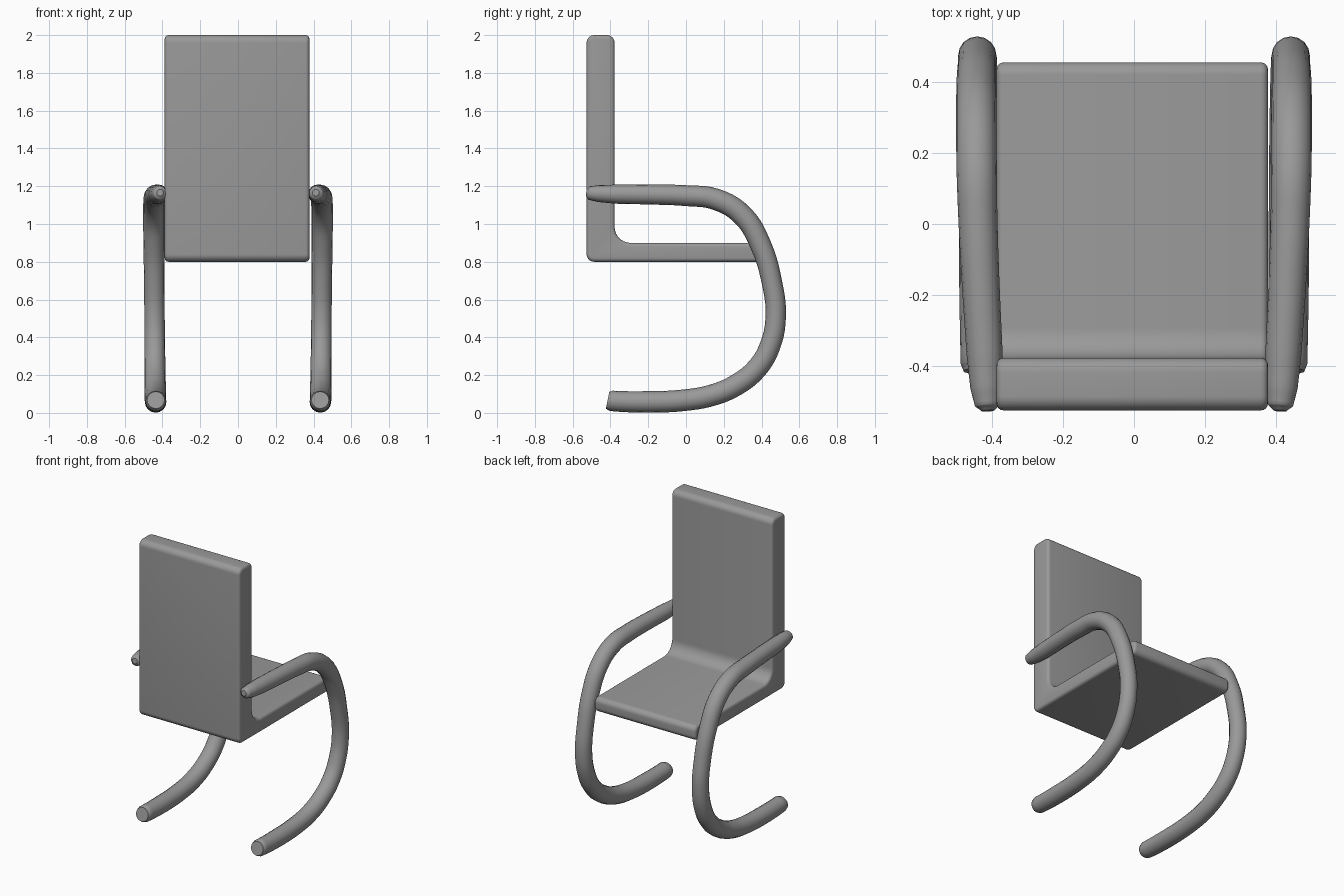
import bpy, bmesh
from math import radians, sin, cos, pi
from mathutils import Vector

if "Cube" in bpy.data.objects:
    bpy.data.objects.remove(bpy.data.objects["Cube"])

# Dark grey surface shared by all parts
grey = bpy.data.materials.new("dark_grey")
grey.diffuse_color = (0.32, 0.32, 0.32, 1)
grey.use_nodes = True
grey.node_tree.nodes["Principled BSDF"].inputs["Base Color"].default_value = grey.diffuse_color


def finish(obj, angle=40):
    """Turn into a plain mesh and smooth it, keeping real edges sharp."""
    obj.data.materials.append(grey)
    bpy.ops.object.select_all(action='DESELECT')
    obj.select_set(True)
    bpy.context.view_layer.objects.active = obj
    bpy.ops.object.convert(target='MESH')
    bpy.ops.object.shade_smooth_by_angle(angle=radians(angle))


def rounded(corners, steps=8):
    """Round each (y, z, radius) right-angled corner of a closed profile."""
    pts = []
    for i, (y, z, r) in enumerate(corners):
        c = Vector((y, z))
        a = (Vector(corners[i - 1][:2]) - c).normalized() * r
        b = (Vector(corners[(i + 1) % len(corners)][:2]) - c).normalized() * r
        for s in range(steps + 1):
            t = pi / 2 * s / steps
            pts.append(c + a + b - b * cos(t) - a * sin(t))
    return pts


# Seat and backrest: one L-shaped profile extruded across the width
profile = rounded([(-0.526, 0.80, 0.04), (0.456, 0.80, 0.035),
                   (0.456, 0.90, 0.035), (-0.378, 0.90, 0.085),
                   (-0.378, 2.00, 0.04), (-0.526, 2.00, 0.04)])
bm = bmesh.new()
face = bm.faces.new([bm.verts.new((-0.388, y, z)) for y, z in profile])
out = bmesh.ops.extrude_face_region(bm, geom=[face])
bmesh.ops.translate(bm, vec=(0.766, 0, 0),
                    verts=[v for v in out['geom'] if isinstance(v, bmesh.types.BMVert)])
bmesh.ops.recalc_face_normals(bm, faces=bm.faces)
mesh = bpy.data.meshes.new("seat_and_back")
bm.to_mesh(mesh)
bm.free()
seat = bpy.data.objects.new("seat_and_back", mesh)
bpy.context.collection.objects.link(seat)
bevel = seat.modifiers.new("soft_edges", 'BEVEL')
bevel.width, bevel.segments = 0.02, 4
bevel.limit_method, bevel.angle_limit = 'ANGLE', radians(50)
bevel.use_clamp_overlap = False
finish(seat)

# Tubular side frames: armrest, front bend and floor runner (x, y, z, radius)
path = [(0.412, -0.527, 1.166, 0.018), (0.413, -0.512, 1.164, 0.036),
        (0.417, -0.46, 1.161, 0.045), (0.422, -0.36, 1.158, 0.051),
        (0.432, -0.18, 1.156, 0.053), (0.440, 0.00, 1.150, 0.055),
        (0.444, 0.16, 1.130, 0.057), (0.445, 0.30, 1.045, 0.057),
        (0.445, 0.395, 0.89, 0.056), (0.443, 0.455, 0.69, 0.054),
        (0.442, 0.475, 0.51, 0.054), (0.441, 0.445, 0.355, 0.055),
        (0.440, 0.375, 0.235, 0.056), (0.439, 0.265, 0.147, 0.057),
        (0.438, 0.14, 0.094, 0.057), (0.437, 0.00, 0.068, 0.057),
        (0.436, -0.20, 0.058, 0.057), (0.435, -0.395, 0.064, 0.054),
        (0.435, -0.415, 0.068, 0.046)]

for name, side in (("left_frame", -1), ("right_frame", 1)):
    curve = bpy.data.curves.new(name, 'CURVE')
    curve.dimensions = '3D'
    curve.bevel_depth = 1.0
    curve.bevel_resolution = 6
    curve.resolution_u = 5
    curve.use_fill_caps = True
    spline = curve.splines.new('BEZIER')
    spline.bezier_points.add(len(path) - 1)
    for p, (x, y, z, r) in zip(spline.bezier_points, path):
        p.co = (side * x, y, z)
        p.radius = r
        p.handle_left_type = p.handle_right_type = 'AUTO'
    frame = bpy.data.objects.new(name, curve)
    bpy.context.collection.objects.link(frame)
    finish(frame, 50)
